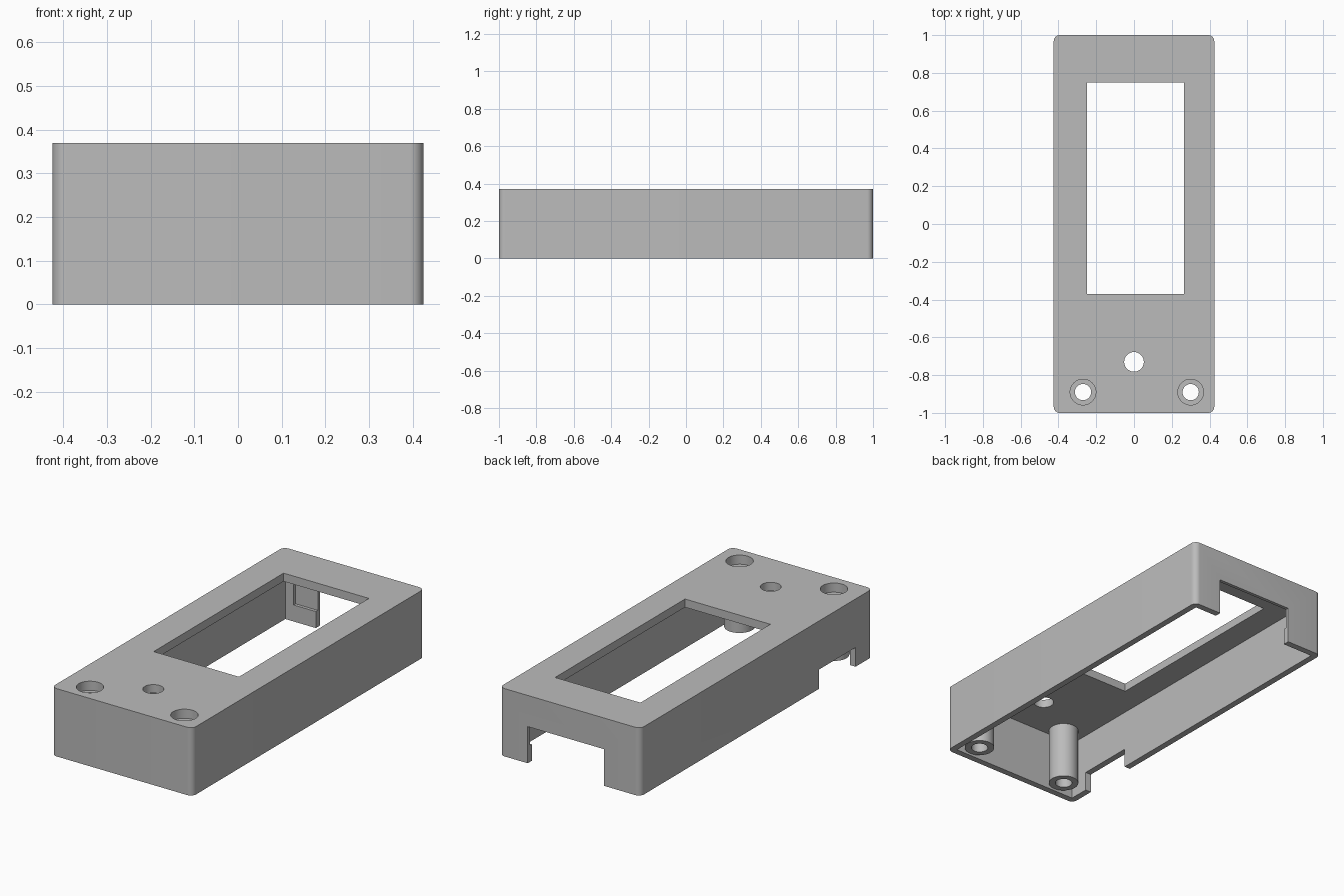
import bpy, bmesh, math

if "Cube" in bpy.data.objects:
    bpy.data.objects.remove(bpy.data.objects["Cube"])

W, L, H = 0.425, 1.0, 0.37      # half width, half length, height
WALL, ROOF = 0.035, 0.045

grey = bpy.data.materials.new("plain grey")
grey.diffuse_color = (0.5, 0.5, 0.5, 1)
grey.use_nodes = True
grey.node_tree.nodes["Principled BSDF"].inputs["Base Color"].default_value = grey.diffuse_color


def prism(name, outline, z0, z1):
    """Extrude a flat outline from z0 to z1."""
    bm = bmesh.new()
    face = bm.faces.new([bm.verts.new((x, y, z0)) for x, y in outline])
    ext = bmesh.ops.extrude_face_region(bm, geom=[face])
    top = [v for v in ext["geom"] if isinstance(v, bmesh.types.BMVert)]
    bmesh.ops.translate(bm, verts=top, vec=(0, 0, z1 - z0))
    bmesh.ops.recalc_face_normals(bm, faces=bm.faces)
    me = bpy.data.meshes.new(name)
    bm.to_mesh(me)
    bm.free()
    ob = bpy.data.objects.new(name, me)
    bpy.context.collection.objects.link(ob)
    me.materials.append(grey)
    return ob


def rect(x0, x1, y0, y1):
    return [(x0, y0), (x1, y0), (x1, y1), (x0, y1)]


def circle(cx, cy, r, n=48):
    return [(cx + r * math.cos(math.tau * i / n), cy + r * math.sin(math.tau * i / n)) for i in range(n)]


def rounded(w, l, r, n=8):
    pts = []
    for q, (sx, sy) in enumerate([(1, 1), (-1, 1), (-1, -1), (1, -1)]):
        for i in range(n + 1):
            a = (q + i / n) * math.pi / 2
            pts.append((sx * (w - r) + r * math.cos(a), sy * (l - r) + r * math.sin(a)))
    return pts


def combine(ob, other, op):
    """Apply a boolean and remove the helper."""
    mod = ob.modifiers.new("cut", "BOOLEAN")
    mod.operation, mod.solver, mod.object = op, "EXACT", other
    bpy.context.view_layer.objects.active = ob
    bpy.ops.object.modifier_apply(modifier=mod.name)
    bpy.data.objects.remove(other)


# Hollow shell, open underneath
case = prism("case", rounded(W, L, 0.032), 0, H)
combine(case, prism("cavity", rect(-W + WALL, W - WALL, -L + WALL, L - WALL), -0.1, H - ROOF), "DIFFERENCE")

# Screw posts hanging from the roof
posts = [(-0.27, -0.89), (0.30, -0.89)]
for x, y in posts:
    combine(case, prism("post", circle(x, y, 0.076), 0.012, H - 0.01), "UNION")

# Openings: display window, button hole, cable notches, connector pocket
cuts = [
    ("window", rect(-0.25, 0.265, -0.37, 0.75), 0.2, 0.5),
    ("button_hole", circle(0, -0.73, 0.052), 0.2, 0.5),
    ("back_notch", rect(-0.206, 0.255, 0.9, 1.1), -0.1, 0.2),
    ("connector_pocket", rect(-0.34, 0.385, 0.9, L - 0.018), 0.09, 0.28),
    ("side_notch", rect(-0.5, -W + WALL + 0.005, -0.855, -0.54), -0.1, 0.105),
]
# Screw holes with counterbores
for x, y in posts:
    cuts.append(("screw_hole", circle(x, y, 0.043), -0.1, 0.5))
    cuts.append(("counterbore", circle(x, y, 0.068), H - 0.05, 0.5))
for cut in cuts:
    combine(case, prism(*cut), "DIFFERENCE")

# Smooth rounded surfaces, sharp edges elsewhere
bpy.ops.object.select_all(action="DESELECT")
case.select_set(True)
bpy.context.view_layer.objects.active = case
bpy.ops.object.shade_smooth_by_angle(angle=math.radians(30))
